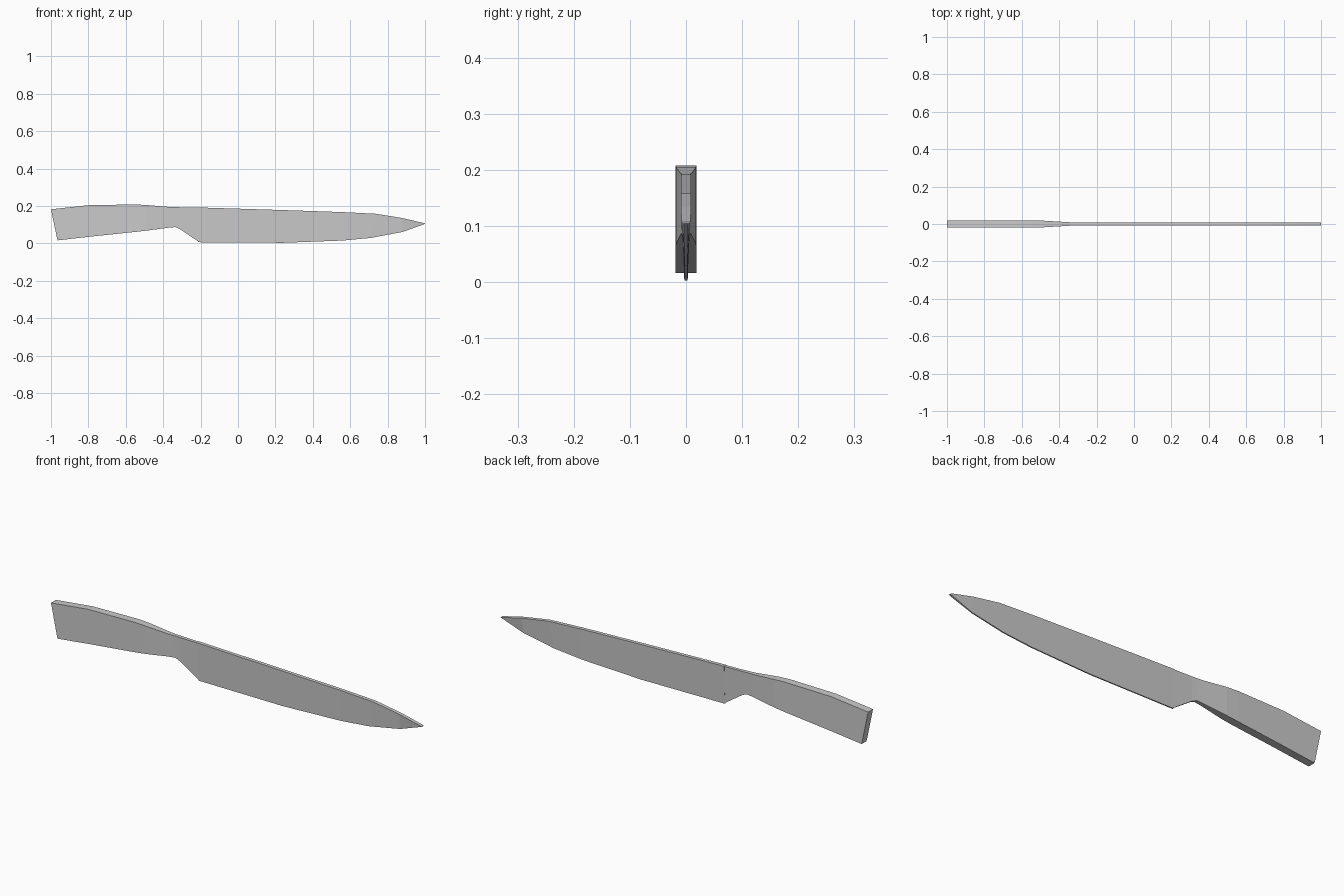
import bpy, bmesh


def loft(name, stations):
    """Loft rings; each station is (x_top, z_top, half_top, x_bot, z_bot, half_bot)."""
    bm = bmesh.new()
    rings = []
    for xt, zt, wt, xb, zb, wb in stations:
        rings.append([bm.verts.new(p) for p in
                      ((xt, -wt, zt), (xt, wt, zt), (xb, wb, zb), (xb, -wb, zb))])
    for a, b in zip(rings, rings[1:]):
        for i in range(4):
            j = (i + 1) % 4
            bm.faces.new((a[i], a[j], b[j], b[i]))
    bm.faces.new(rings[0])
    bm.faces.new(rings[-1][::-1])
    bmesh.ops.recalc_face_normals(bm, faces=bm.faces)
    mesh = bpy.data.meshes.new(name)
    bm.to_mesh(mesh)
    bm.free()
    obj = bpy.data.objects.new(name, mesh)
    bpy.context.collection.objects.link(obj)
    return obj


# Slab handle, narrowing towards the neck
loft("handle", [
    (-1.00, 0.182, 0.019, -0.965, 0.016, 0.019),
    (-0.80, 0.204, 0.019, -0.78, 0.037, 0.019),
    (-0.55, 0.208, 0.019, -0.55, 0.061, 0.019),
    (-0.49, 0.205, 0.018, -0.49, 0.068, 0.018),
    (-0.37, 0.195, 0.011, -0.37, 0.084, 0.010),
    (-0.34, 0.194, 0.009, -0.335, 0.087, 0.008),
])

# Neck joining the handle to the heel of the blade
loft("bolster", [
    (-0.34, 0.194, 0.009, -0.335, 0.087, 0.008),
    (-0.31, 0.193, 0.0085, -0.31, 0.076, 0.006),
    (-0.213, 0.191, 0.008, -0.213, 0.010, 0.003),
])

# Wedge-section blade: thick spine, thin cutting edge
loft("blade", [
    (-0.213, 0.192, 0.009, -0.213, 0.006, 0.003),
    (0.24, 0.178, 0.009, 0.24, 0.003, 0.003),
    (0.56, 0.167, 0.009, 0.56, 0.015, 0.003),
    (0.74, 0.158, 0.009, 0.71, 0.029, 0.003),
    (0.88, 0.135, 0.009, 0.88, 0.061, 0.003),
    (1.00, 0.107, 0.008, 1.00, 0.104, 0.004),
])
